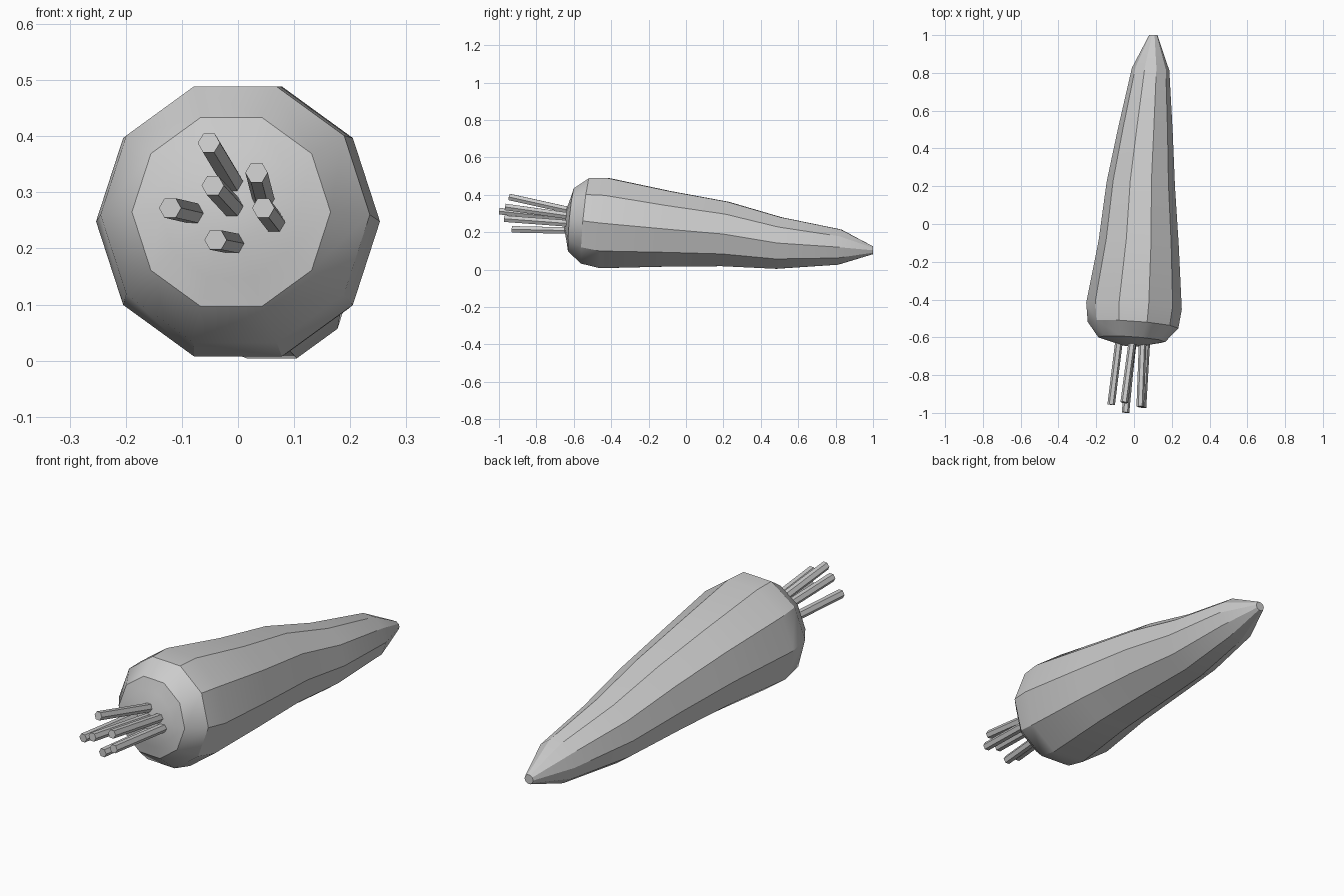
import bpy, bmesh, math
from mathutils import Vector

if "Cube" in bpy.data.objects:
    bpy.data.objects.remove(bpy.data.objects["Cube"])


def finish(bm, name, smooth):
    bmesh.ops.recalc_face_normals(bm, faces=bm.faces)
    me = bpy.data.meshes.new(name)
    bm.to_mesh(me)
    bm.free()
    if smooth:
        me.shade_smooth()
        me.set_sharp_from_angle(angle=math.radians(30))
    ob = bpy.data.objects.new(name, me)
    bpy.context.collection.objects.link(ob)
    return ob


def loft(name, rings, sides, smooth=False):
    """Skin a list of vertex-position rings and cap both ends."""
    bm = bmesh.new()
    loops = [[bm.verts.new(p) for p in ring] for ring in rings]
    for a, b in zip(loops, loops[1:]):
        for i in range(sides):
            j = (i + 1) % sides
            bm.faces.new((a[i], a[j], b[j], b[i]))
    bm.faces.new(loops[0])
    bm.faces.new(loops[-1])
    return finish(bm, name, smooth)


# Root body: ten-sided, slightly tilted rings (y, centre x, centre z, radius)
body = [
    (-0.643, -0.015, 0.265, 0.060),
    (-0.625, -0.014, 0.265, 0.124),
    (-0.612, -0.012, 0.265, 0.177),
    (-0.535, -0.005, 0.260, 0.240),
    (-0.435, 0.000, 0.248, 0.253),
    (-0.10, 0.025, 0.217, 0.212),
    (0.21, 0.036, 0.190, 0.181),
    (0.495, 0.060, 0.142, 0.145),
    (0.82, 0.088, 0.120, 0.099),
    (1.00, 0.102, 0.103, 0.022),
]
rings = []
for y, cx, cz, r in body:
    ring = []
    for i in range(10):
        a = math.radians(36 * i)
        dx, dz = r * math.cos(a), r * math.sin(a)
        tilt = 0.0 if y == 1.0 else 0.09 * dz - 0.07 * dx
        ring.append((cx + dx, y + tilt, cz + dz))
    rings.append(ring)
loft("root_body", rings, 10, smooth=True)

# Cut stalks: hexagonal rods (outer end, inner end in the crown)
stalks = [
    ((-0.052, -0.945, 0.388), (-0.008, -0.615, 0.315)),
    ((0.033, -0.967, 0.335), (0.046, -0.615, 0.285)),
    ((-0.045, -0.998, 0.312), (-0.008, -0.615, 0.272)),
    ((-0.121, -0.957, 0.272), (-0.078, -0.610, 0.262)),
    ((0.045, -0.972, 0.272), (0.066, -0.610, 0.245)),
    ((-0.040, -0.930, 0.215), (-0.005, -0.610, 0.208)),
]
for n, (p, q) in enumerate(stalks, 1):
    p, q = Vector(p), Vector(q)
    d = (q - p).normalized()
    u = d.cross(Vector((0, 0, 1))).normalized()
    v = u.cross(d)
    offs = [0.02 * (u * math.cos(math.pi * k / 3) + v * math.sin(math.pi * k / 3))
            for k in range(6)]
    loft(f"stalk_{n}", [[c + o for o in offs] for c in (p, q)], 6)
